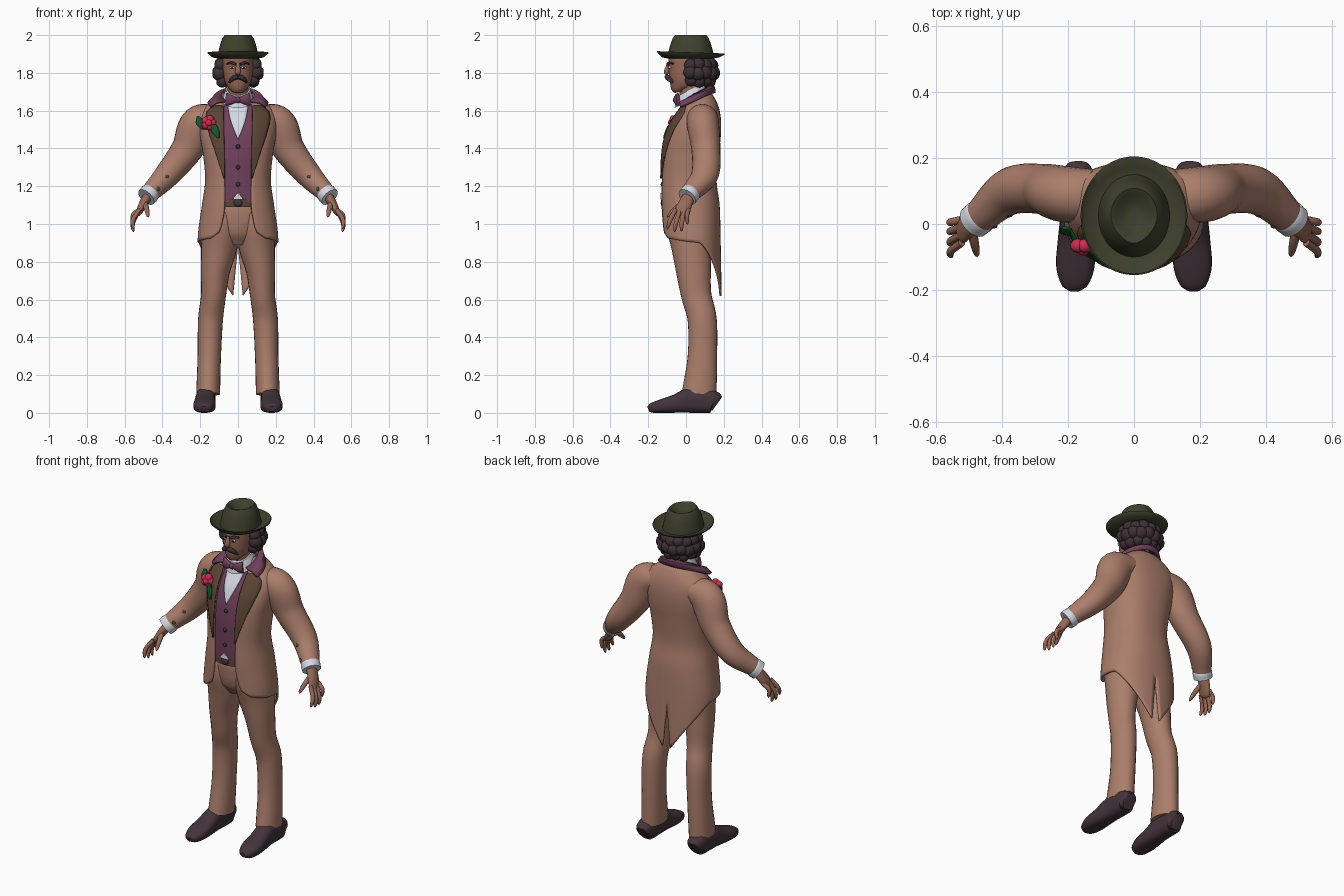
import bpy, bmesh
from math import sin, cos, pi, asin, radians, copysign
from mathutils import Vector, Matrix

cube = bpy.data.objects.get("Cube")
if cube:
    bpy.data.objects.remove(cube, do_unlink=True)
made = []


def material(name, *rgb):
    m = bpy.data.materials.new(name)
    m.use_nodes = True
    m.diffuse_color = (*rgb, 1)
    m.node_tree.nodes["Principled BSDF"].inputs["Base Color"].default_value = (*rgb, 1)
    return m


TAN = material("tan cloth", .41, .21, .15)
BROWN = material("brown lapel", .105, .058, .036)
PURPLE = material("purple cloth", .16, .05, .105)
WHITE = material("white linen", .66, .69, .76)
SKIN = material("skin", .31, .14, .095)
OLIVE = material("olive felt", .048, .051, .026)
HAIR = material("dark hair", .046, .029, .035)
LEATHER = material("dark leather", .056, .034, .043)
RED = material("rose red", .6, .026, .08)
GREEN = material("leaf green", .007, .09, .027)
X, Y, Z = Vector((1, 0, 0)), Vector((0, 1, 0)), Vector((0, 0, 1))


def finish(name, bm, mat, mirror=False, thick=0):
    bmesh.ops.recalc_face_normals(bm, faces=bm.faces)
    me = bpy.data.meshes.new(name)
    bm.to_mesh(me)
    bm.free()
    me.materials.append(mat)
    ob = bpy.data.objects.new(name, me)
    bpy.context.collection.objects.link(ob)
    if mirror:
        ob.modifiers.new("mirror", 'MIRROR')
    if thick:
        mod = ob.modifiers.new("thickness", 'SOLIDIFY')
        mod.thickness, mod.offset = thick, 0
    made.append(ob)


def loft(name, rings, mat, closed=True, **kw):
    # skin a list of point rows, closed into a capped body or left as a sheet
    bm = bmesh.new()
    vs = [[bm.verts.new(p) for p in ring] for ring in rings]
    n = len(vs[0])
    for a, b in zip(vs, vs[1:]):
        for i in range(n if closed else n - 1):
            j = (i + 1) % n
            bm.faces.new((a[i], a[j], b[j], b[i]))
    if closed:
        bm.faces.new(vs[0])
        bm.faces.new(vs[-1])
    finish(name, bm, mat, **kw)


def spline(rows, k):
    # smooth interpolation of table rows keyed by their first value
    last = len(rows) - 1
    i = max([j for j in range(last) if rows[j][0] <= k] or [0])
    a, b = rows[i], rows[i + 1]
    h = b[0] - a[0]
    s = min(max((k - a[0]) / h, 0), 1)

    def slope(j, c):
        p, q = rows[max(j - 1, 0)], rows[min(j + 1, last)]
        return h * (q[c] - p[c]) / (q[0] - p[0])
    s2, s3 = s * s, s * s * s
    return [(2*s3 - 3*s2 + 1) * a[c] + (s3 - 2*s2 + s) * slope(i, c)
            + (3*s2 - 2*s3) * b[c] + (s3 - s2) * slope(i + 1, c) for c in range(1, len(a))]


def power(v, p):
    return copysign(abs(v) ** p, v)


def tube(name, rows, mat, n=24, steps=24, ref=Y, p=1, tip=False, **kw):
    # rows: key, x, y, z, radius across, radius along ref
    k0, k1 = rows[0][0], rows[-1][0]
    rings = []
    for i in range(steps + 1):
        s = i / steps
        k, e = k0 + (k1 - k0) * s, (k1 - k0) * .01
        x, y, z, ra, rb = spline(rows, k)
        t = (Vector(spline(rows, min(k + e, k1))[:3]) - Vector(spline(rows, max(k - e, k0))[:3])).normalized()
        a = t.cross(ref).normalized()
        b = t.cross(a)
        f = max((1 - s ** 8) ** .5, .05) if tip else 1
        rings.append([Vector((x, y, z)) + a * (f * ra * power(cos(q), p)) + b * (f * rb * power(sin(q), p))
                      for q in [2 * pi * j / n for j in range(n)]])
    loft(name, rings, mat, **kw)


def column(name, rows, mat, **kw):
    # upright tube; rows: z, x, y, half width, half depth
    tube(name, [(z, x, y, z, a, b) for z, x, y, a, b in rows], mat, **kw)


def blobs(name, items, mat, **kw):
    bm = bmesh.new()
    for c, s in items:
        bmesh.ops.create_icosphere(bm, subdivisions=2, radius=1,
                                   matrix=Matrix.Translation(c) @ Matrix.Diagonal((*s, 1)))
    finish(name, bm, mat, **kw)


# Torso form: z, half width, front y, back y
FORM = [(.6, .18, -.1, .184), (.78, .2, -.115, .18), (.93, .207, -.122, .177), (1.1, .185, -.13, .172),
        (1.23, .168, -.13, .156), (1.36, .178, -.125, .166), (1.46, .194, -.108, .178), (1.54, .2, -.076, .18),
        (1.6, .185, -.035, .172), (1.65, .13, -.005, .155), (1.69, .075, .02, .13)]
P = .85


def body(z, t, inset=0):
    w, f, b = spline(FORM, z)
    return Vector(((w - inset) * power(sin(t), P), (f + b) / 2 - ((b - f) / 2 - inset) * power(cos(t), P), z))


def angle(x, z):
    return asin(min(abs(x) / spline(FORM, z)[0], .96) ** (1 / P))


def plate(name, rows, mat, lift, **kw):
    # thin piece lying on the chest; rows: z, x from, x to
    grid = []
    for i in range(13):
        z = rows[0][0] + (rows[-1][0] - rows[0][0]) * i / 12
        a, b = spline(rows, z)
        xs = [a + (b - a) * j / 6 for j in range(7)]
        grid.append([(x, body(z, angle(x, z)).y - lift, z) for x in xs])
    loft(name, grid, mat, closed=False, thick=.008, **kw)


# Tailcoat: open at the front, slit tails at the back
GAP = [(.6, .1), (.93, .105), (1.0, .085), (1.1, .07), (1.62, .075), (1.69, .06)]
sheet = []
for i in range(45):
    row = []
    for j in range(33):
        u = j / 32
        hem = .93 - .03 * min(u * 2, 1) - .28 * max(0, u * 2 - 1) ** 1.2 + .025 * max(0, 1 - u * 12)
        z = 1.69 + (hem - 1.69) * i / 44
        t0 = angle(spline(GAP, z)[0], z)
        t1 = pi - angle(max(0, .88 - z) * .1, z)
        row.append(body(z, t0 + (t1 - t0) * u))
        if j == 32 and z >= .88:
            row[-1].x = 0
    sheet.append(row)
loft("tailcoat", sheet, TAN, closed=False, mirror=True, thick=.012)
loft("waistcoat", [[body(1.115 + .53 * i / 20, 2 * pi * j / 40, .009) for j in range(40)] for i in range(21)], PURPLE)
plate("shirt_front", [(1.45, -.002, .002), (1.55, -.04, .04), (1.645, -.058, .058)], WHITE, 0)
plate("shirt_notch", [(1.13, -.03, .03), (1.165, -.002, .002)], WHITE, 0)
plate("lapels", [(1.24, .07, .075), (1.4, .072, .125), (1.48, .074, .152), (1.58, .076, .17), (1.625, .078, .13)],
      BROWN, .011, mirror=True)
blobs("waistcoat_buttons", [((0, body(z, 0).y + .004, z), (.012, .008, .012)) for z in (1.41, 1.3, 1.21)], HAIR)

# Coat collar wrapping the back of the neck
collar = []
for i in range(21):
    u = i / 20
    t = radians(50 + 130 * u)
    inner = Vector((.085 * sin(t), .04 - .09 * cos(t), 1.68 - .05 * cos(t)))
    outer = Vector(((.11 + .08 * (1 - u) ** 2) * sin(t), .04 - .11 * cos(t), 1.65 - .045 * cos(t)))
    if i == 20:
        inner.x = outer.x = 0
    mid = (inner + outer) / 2 + Vector((.008 * sin(t), -.008 * cos(t), .01))
    collar.append([inner, mid, outer])
loft("coat_collar", collar, PURPLE, closed=False, mirror=True, thick=.014)

# Shirt collar and bow tie
loft("shirt_collar", [[(a * sin(t), .025 - b * cos(t), z - .035 * cos(t)) for t in [2 * pi * j / 32 for j in range(32)]]
                      for a, b, z in ((.085, .085, 1.65), (.074, .078, 1.685), (.064, .07, 1.712))], WHITE)
tube("bow_tie_wings", [(0, .004, -.052, 1.657, .012, .012), (.7, .045, -.05, 1.659, .03, .016),
                       (1, .062, -.042, 1.66, .034, .01)], PURPLE, n=16, steps=8, mirror=True)
blobs("bow_tie_knot", [((0, -.055, 1.657), (.016, .015, .018))], PURPLE)

# Flower and leaves on the model's right lapel
rose = Vector((-.155, -.066, 1.535))
petals = [(rose + Vector((.019 * cos(a), 0, .019 * sin(a))), (.023, .022, .023)) for a in [2 * pi * i / 5 for i in range(5)]]
blobs("rose", petals + [(rose - Y * .012, (.02, .018, .02))], RED)
plate("outer_leaf", [(1.5, -.19, -.165), (1.53, -.222, -.165), (1.568, -.218, -.205)], GREEN, .028)
plate("inner_leaf", [(1.455, -.108, -.1), (1.49, -.14, -.1), (1.525, -.14, -.115)], GREEN, .022)

# Sleeves, cuffs and sleeve buttons
tube("sleeves", [(0, .12, .085, 1.57, .07, .08), (.2, .208, .09, 1.525, .1, .085), (.4, .267, .105, 1.4, .085, .077),
                 (.7, .373, .1, 1.262, .068, .072), (1, .465, .025, 1.165, .05, .052)], TAN, steps=32, mirror=True)
tube("cuffs", [(0, .455, .033, 1.174, .046, .047), (.3, .465, .024, 1.164, .053, .053),
               (1, .486, .006, 1.142, .052, .052)], WHITE, steps=6, mirror=True)
blobs("sleeve_buttons", [((.378, .03, 1.25), (.012, .01, .012)), ((.425, -.004, 1.185), (.012, .01, .012))],
      BROWN, mirror=True)

# Hands
tube("palms", [(0, .472, .02, 1.155, .026, .03), (.4, .5, -.002, 1.11, .023, .037), (1, .532, -.033, 1.045, .016, .042)],
     SKIN, mirror=True, tip=True)
for i, (name, tip_y, tip_z) in enumerate([("index", -.1, .972), ("middle", -.062, .957),
                                          ("ring", -.024, .958), ("little", .008, .995)]):
    y = -.066 + .023 * i
    tube(name + "_fingers", [(0, .522, y + .01, 1.075, .012, .012), (.5, .556, (y + tip_y) / 2, tip_z + .05, .012, .012),
                             (1, .553, tip_y, tip_z, .009, .009)], SKIN, n=10, steps=12, tip=True, mirror=True)
tube("thumbs", [(0, .495, -.01, 1.115, .016, .016), (.5, .484, -.056, 1.08, .014, .014), (1, .475, -.1, 1.035, .01, .01)],
     SKIN, n=10, steps=12, tip=True, mirror=True, ref=X)

# Trousers, belt and shoes
column("trouser_legs", [(.1, .158, .07, .063, .092), (.3, .152, .087, .062, .078), (.5, .145, .085, .066, .077),
                        (.62, .13, .055, .066, .08), (.75, .12, .04, .077, .092), (.88, .1, .03, .096, .108),
                        (1, .09, .02, .098, .125), (1.1, .085, .02, .08, .115)], TAN, steps=36, mirror=True)
column("trouser_seat", [(.89, 0, .02, .06, .07), (.95, 0, .02, .14, .11), (1.05, 0, .02, .165, .128),
                        (1.12, 0, .02, .16, .125)], TAN, n=32)
column("belt", [(1.09, 0, .015, .155, .14), (1.135, 0, .015, .155, .14)], BROWN, n=40, steps=2)
blobs("buckle", [((0, -.126, 1.112), (.024, .008, .02))], LEATHER)
tube("shoes", [(0, .17, .163, .045, .036, .042), (.12, .17, .14, .06, .05, .06), (.45, .172, .02, .066, .052, .066),
               (.6, .175, -.05, .05, .056, .05), (.8, .178, -.13, .036, .058, .036), (.95, .18, -.185, .025, .04, .025),
               (1, .18, -.2, .02, .02, .014)], LEATHER, ref=Z, p=.75, mirror=True)

# Head and face
column("neck", [(1.6, 0, .035, .06, .062), (1.78, 0, .02, .055, .06)], SKIN, steps=4)
column("head", [(1.7, 0, -.025, .03, .035), (1.72, 0, -.028, .05, .054), (1.75, 0, -.018, .067, .075),
                (1.8, 0, .002, .078, .1), (1.85, 0, .02, .082, .118), (1.9, 0, .03, .08, .11)], SKIN, n=32)
tube("nose", [(0, 0, -.09, 1.85, .009, .01), (.8, 0, -.103, 1.802, .016, .015), (1, 0, -.1, 1.788, .014, .012)],
     SKIN, n=12, steps=12, tip=True)
blobs("ears", [((.084, .022, 1.81), (.012, .02, .03))], SKIN, mirror=True)
blobs("eyes", [((.031, -.086, 1.829), (.014, .007, .007))], WHITE, mirror=True)
blobs("pupils", [((.031, -.0915, 1.829), (.006, .004, .006))], HAIR, mirror=True)
tube("eyebrows", [(0, .012, -.098, 1.846, .007, .007), (.5, .035, -.09, 1.853, .007, .007), (1, .058, -.068, 1.849, .004, .005)],
     HAIR, n=10, steps=8, mirror=True)
tube("moustache", [(0, 0, -.101, 1.78, .012, .013), (.5, .025, -.094, 1.772, .013, .014), (1, .05, -.068, 1.746, .006, .008)],
     HAIR, n=12, steps=12, tip=True, mirror=True)

# Curly hair around the sides and back
curls = [((0, .08, 1.83), (.1, .088, .075))]
for z, r, count, size in ((1.84, .092, 9, .037), (1.797, .1, 10, .04), (1.755, .084, 8, .034)):
    for i in range(count):
        t = radians(-102 + 204 * i / (count - 1))
        curls.append(((r * sin(t), .045 + r * .98 * cos(t), z + .006 * (i % 2)), (size, size, size)))
blobs("hair", curls, HAIR)

# Hat: upturned brim, tapered crown, teardrop crease
hat = []
for k, (a, b, z) in enumerate([(.1, .115, 1.875), (.135, .15, 1.882), (.16, .178, 1.902), (.162, .18, 1.908),
                               (.158, .176, 1.909), (.135, .15, 1.89), (.108, .125, 1.887), (.104, .119, 1.91),
                               (.095, .108, 1.95), (.083, .095, 1.985), (.07, .083, 2.0), (.056, .068, 1.993),
                               (.035, .045, 1.97), (.012, .018, 1.966)]):
    ring = []
    for j in range(48):
        t = 2 * pi * j / 48
        pinch = 1 - (.5 if k > 10 else .25 if k > 8 else 0) * max(0, cos(t)) ** 2
        ring.append((a * sin(t) * pinch, .025 - b * cos(t), z + (.006 * cos(t) if 1 < k < 5 else 0)))
    hat.append(ring)
loft("hat", hat, OLIVE)

bpy.ops.object.select_all(action='DESELECT')
for ob in made:
    ob.select_set(True)
bpy.context.view_layer.objects.active = made[0]
bpy.ops.object.shade_smooth_by_angle(angle=radians(45))
